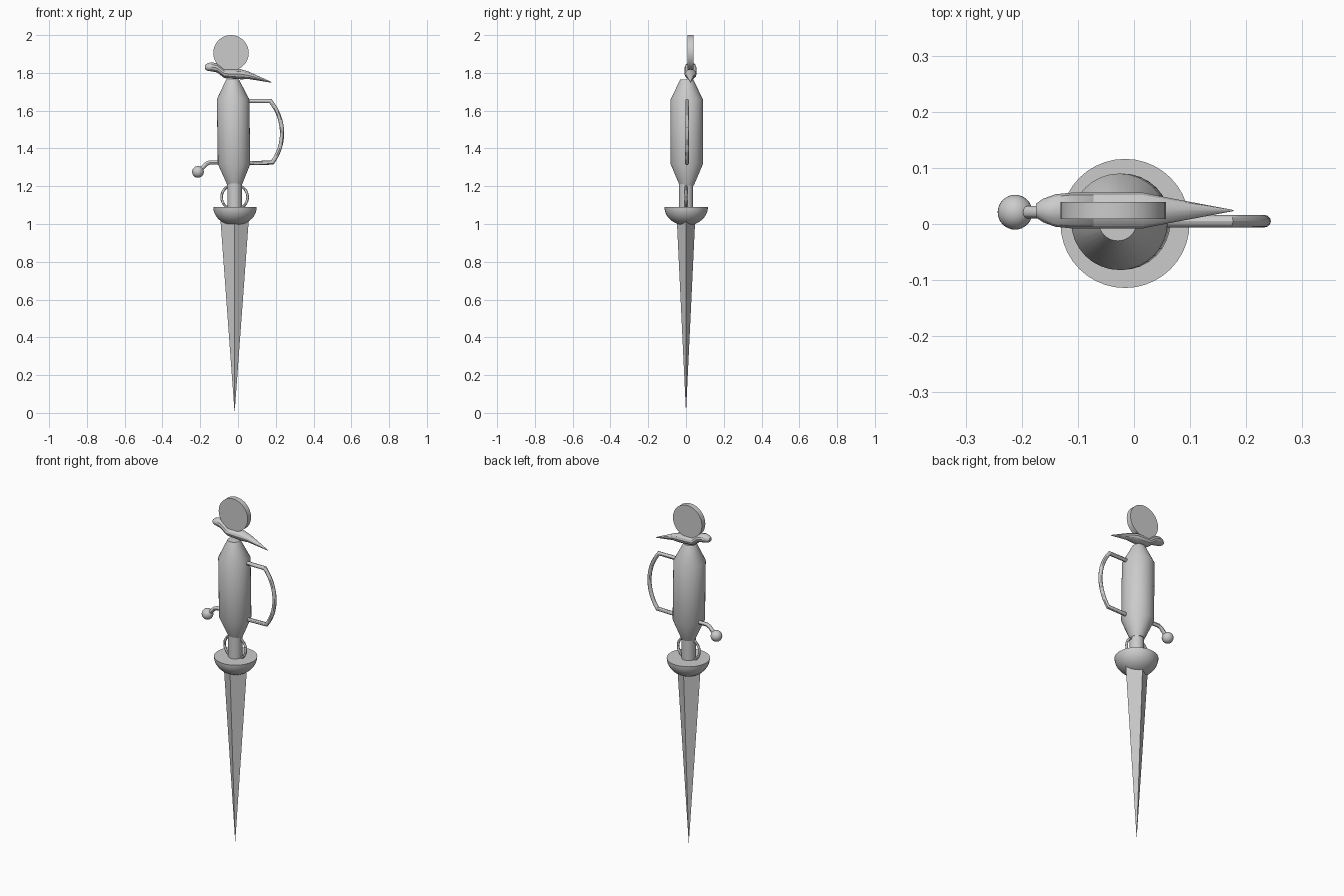
import bpy, bmesh, math
from mathutils import Vector

cube = bpy.data.objects.get("Cube")
if cube:
    bpy.data.objects.remove(cube)

steel = bpy.data.materials.new("plain grey")
steel.use_nodes = True
GREY = (0.6, 0.6, 0.6, 1)
steel.diffuse_color = GREY
steel.node_tree.nodes["Principled BSDF"].inputs["Base Color"].default_value = GREY


def finish(name, bm, smooth=30):
    """Turn a bmesh into a named, coloured object."""
    bmesh.ops.recalc_face_normals(bm, faces=bm.faces)
    mesh = bpy.data.meshes.new(name)
    bm.to_mesh(mesh)
    bm.free()
    mesh.materials.append(steel)
    obj = bpy.data.objects.new(name, mesh)
    bpy.context.collection.objects.link(obj)
    if smooth:
        bpy.ops.object.select_all(action='DESELECT')
        obj.select_set(True)
        bpy.context.view_layer.objects.active = obj
        bpy.ops.object.shade_smooth_by_angle(angle=math.radians(smooth))
    return obj


def loft(name, sections, axis, sides, smooth=30):
    """Skin elliptical sections (centre, half width, half depth) set across an axis."""
    bm = bmesh.new()
    u, v = (Vector((1, 0, 0)), Vector((0, 1, 0))) if axis == 'z' else (Vector((0, 1, 0)), Vector((0, 0, 1)))
    rings = []
    for centre, a, b in sections:
        angles = [2 * math.pi * i / sides for i in range(sides)]
        rings.append([bm.verts.new(Vector(centre) + u * a * math.cos(t) + v * b * math.sin(t))
                      for t in angles])
    for low, high in zip(rings, rings[1:]):
        for i in range(sides):
            j = (i + 1) % sides
            bm.faces.new((low[i], low[j], high[j], high[i]))
    bm.faces.new(rings[0])
    bm.faces.new(rings[-1])
    bmesh.ops.remove_doubles(bm, verts=bm.verts, dist=0.0001)
    return finish(name, bm, smooth)


def tube(name, points, y, radius, sides=12):
    """Sweep a round rod along a path in the xz plane, with mitred corners."""
    path = [Vector((x, y, z)) for x, z in points]
    bm = bmesh.new()
    rings = []
    for k, p in enumerate(path):
        before = (p - path[max(k - 1, 0)]).normalized()
        after = (path[min(k + 1, len(path) - 1)] - p).normalized()
        side = Vector((0, 1, 0)).cross((before + after).normalized())
        bend = before.dot(after) if 0 < k < len(path) - 1 else 1
        side *= 1 / math.sqrt((1 + bend) / 2)
        rings.append([bm.verts.new(p + radius * (side * math.cos(t) + Vector((0, math.sin(t), 0))))
                      for t in (2 * math.pi * i / sides for i in range(sides))])
    for low, high in zip(rings, rings[1:]):
        for i in range(sides):
            j = (i + 1) % sides
            bm.faces.new((low[i], low[j], high[j], high[i]))
    bm.faces.new(rings[0])
    bm.faces.new(rings[-1])
    return finish(name, bm)


def bulge(start, end, depth, steps=16):
    """Points on a circular arc bulging towards +x (depth > 0) between two heights."""
    half = abs(start[1] - end[1]) / 2
    r = (half ** 2 + depth ** 2) / (2 * abs(depth))
    limit = math.asin(min(half / r, 1))
    if abs(depth) > half:
        limit = math.pi - limit
    s = math.copysign(1, depth)
    cz = (start[1] + end[1]) / 2
    pts = []
    for i in range(steps + 1):
        f = i / steps
        t = limit * (1 - 2 * f)
        x = start[0] * (1 - f) + end[0] * f
        pts.append((x + s * r * (math.cos(t) - math.cos(limit)), cz + r * math.sin(t)))
    return pts


# Diamond blade tapering to a point
loft("blade", [((-0.018, 0, 0), 0, 0), ((-0.018, 0, 1.05), 0.077, 0.05)], 'z', 4, 0)

# Half-round guard bowl with a flat top
bowl = []
for i in range(11):
    t = math.pi / 2 * i / 10
    r = 0.115 * math.sin(t)
    bowl.append(((-0.016, 0.001, 1.089 - 0.097 * math.cos(t)), r, r))
loft("guard_bowl", bowl, 'z', 40)

# Neck post and the slightly leaning body
loft("neck_post", [((-0.018, 0, 1.08), 0.038, 0.038), ((-0.018, 0, 1.23), 0.038, 0.038)], 'z', 32)
body = [(-0.018, 1.205, 0.038), (-0.021, 1.318, 0.086), (-0.026, 1.66, 0.086), (-0.029, 1.765, 0.034)]
loft("body", [((x, 0.004, z), r, r) for x, z, r in body], 'z', 32)

# Side loops at the neck
for name, x, depth in (("left_neck_loop", 0.015, 0.036), ("right_neck_loop", -0.051, -0.036)):
    tube(name, bulge((x, 1.2), (x, 1.085), depth), 0, 0.007)

# Large bowed handle
tube("handle", [(0.03, 1.651)] + bulge((0.171, 1.651), (0.181, 1.325), 0.057) + [(0.03, 1.322)],
     0.005, 0.011)

# Short bent arm ending in a ball
tube("arm", [(-0.07, 1.326), (-0.15, 1.326), (-0.168, 1.318), (-0.205, 1.28)], 0.021, 0.011)
bm = bmesh.new()
bmesh.ops.create_uvsphere(bm, u_segments=32, v_segments=16, radius=0.031)
bmesh.ops.translate(bm, verts=bm.verts, vec=(-0.212, 0.021, 1.276))
finish("arm_ball", bm, 40)

# Bent bar with a rounded end and a long pointed end
bar = [(-0.175, 1.83, 0.012, 0.010), (-0.162, 1.831, 0.021, 0.020), (-0.14, 1.832, 0.029, 0.024),
       (-0.11, 1.826, 0.032, 0.024), (-0.072, 1.796, 0.032, 0.024), (0.015, 1.793, 0.032, 0.027),
       (0.06, 1.786, 0.023, 0.019), (0.177, 1.75, 0.001, 0.002)]
loft("cross_bar", [((x, 0.024, z), a, b) for x, z, a, b in bar], 'x', 12)

# Round disc standing on top
bm = bmesh.new()
bmesh.ops.create_cone(bm, cap_ends=True, segments=32, radius1=0.094, radius2=0.094, depth=0.031)
for v in bm.verts:
    x, y, z = v.co
    v.co = (x - 0.037, z + 0.024, y + 1.906)
finish("top_disc", bm)
